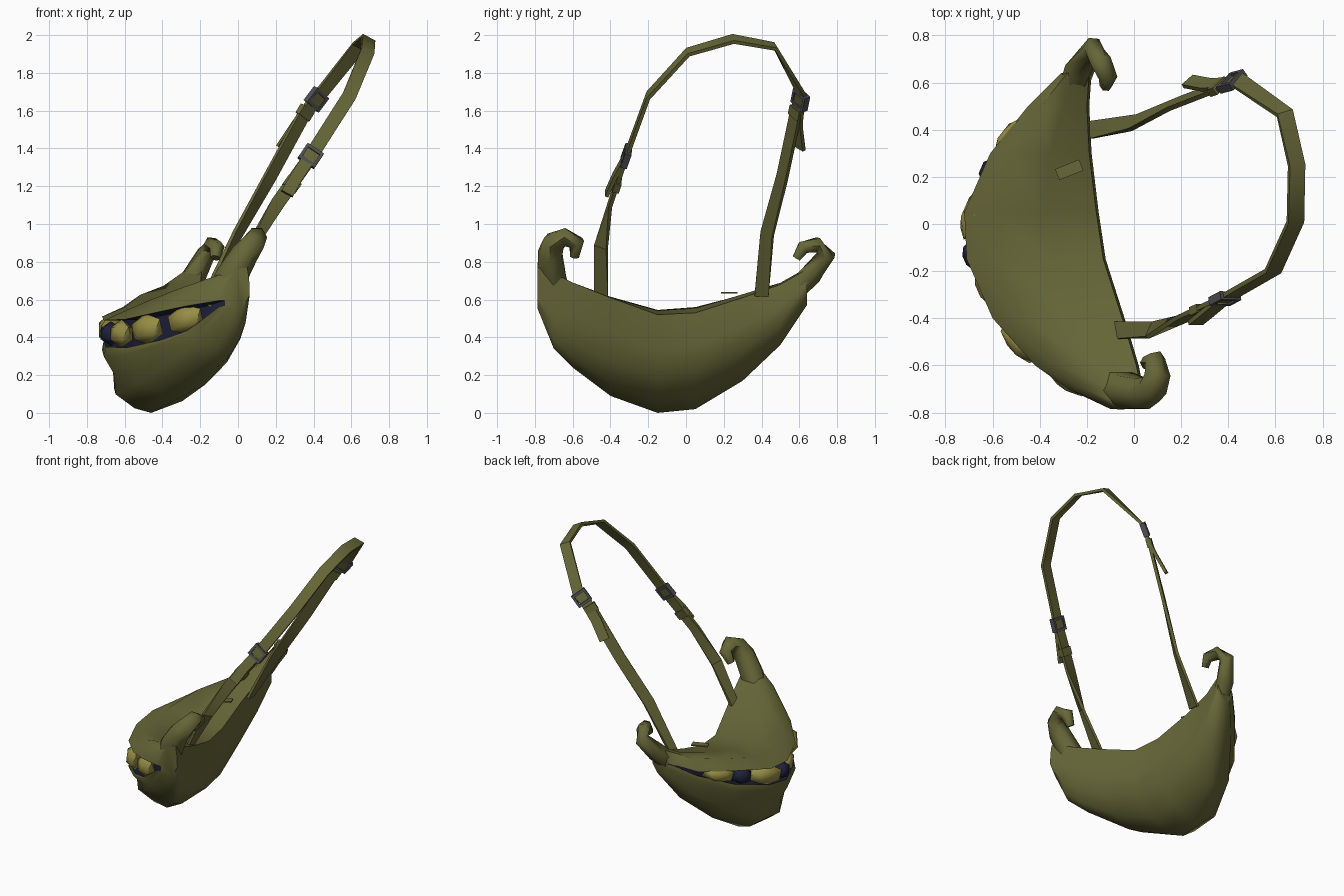
import bpy, bmesh, math
from mathutils import Vector

if "Cube" in bpy.data.objects:
    bpy.data.objects.remove(bpy.data.objects["Cube"], do_unlink=True)


def material(name, rgb):
    m = bpy.data.materials.new(name)
    m.use_nodes = True
    m.diffuse_color = (*rgb, 1)
    m.node_tree.nodes["Principled BSDF"].inputs["Base Color"].default_value = (*rgb, 1)
    return m


OLIVE = material("olive cloth", (.135, .135, .04))
NAVY = material("dark navy", (.014, .015, .045))
YELLOW = material("mustard yellow", (.31, .27, .06))
GREY = material("buckle grey", (.08, .078, .088))


def finish(name, bm, mats, angle=45):
    bmesh.ops.recalc_face_normals(bm, faces=bm.faces)
    mesh = bpy.data.meshes.new(name)
    bm.to_mesh(mesh)
    bm.free()
    for m in mats:
        mesh.materials.append(m)
    ob = bpy.data.objects.new(name, mesh)
    bpy.context.collection.objects.link(ob)
    bpy.ops.object.select_all(action='DESELECT')
    ob.select_set(True)
    bpy.context.view_layer.objects.active = ob
    bpy.ops.object.shade_smooth_by_angle(angle=math.radians(angle))


def loft(bm, rings, rule=lambda j: 0):
    """Skin a list of equal closed rings and cap both ends."""
    vs = [[bm.verts.new(p) for p in r] for r in rings]
    n = len(vs[0])
    for a, b in zip(vs, vs[1:]):
        for j in range(n):
            k = (j + 1) % n
            bm.faces.new((a[j], a[k], b[k], b[j])).material_index = rule(j)
    bm.faces.new(vs[0])
    bm.faces.new(vs[-1])


def mix(a, b, t):
    return a + (b - a) * t


# Pouch stations: y, inner rim x z, keel x z, mouth x z, mouth gap
STATIONS = [
    (.64, -.19, .76, -.22, .57, -.31, .66, .004),
    (.5, -.20, .68, -.30, .36, -.45, .57, .03),
    (.3, -.19, .61, -.42, .17, -.61, .51, .10),
    (.05, -.16, .53, -.46, .02, -.72, .45, .12),
    (-.15, -.13, .52, -.46, 0, -.71, .42, .14),
    (-.4, -.05, .61, -.29, .09, -.60, .42, .15),
    (-.6, .01, .69, -.11, .24, -.42, .46, .15),
    (-.7, .03, .74, -.02, .34, -.28, .50, .13),
    (-.785, .05, .77, .02, .55, -.10, .58, .03),
]


def section(s):
    y, xi, zi, xb, zb, xo, zo, gap = s
    lo, hi = zo - gap / 2, zo + gap / 2
    deep = min(.11, gap)
    pts = [(xi, zi),
           (xi + .01, mix(zi, zb, .35)),
           (mix(xi, xb, .1) + .015, mix(zi, zb, .66)),
           (mix(xi, xb, .5), mix(zi, zb, .88)),
           (xb, zb),
           (mix(xb, xo, .35), mix(zb, lo, .07)),
           (mix(xb, xo, .75), mix(zb, lo, .28)),
           (mix(xb, xo, .78), mix(zb, lo, .58)),
           (xo, mix(zb, lo, .85)),
           (xo + .01, lo), (xo + deep, lo), (xo + deep, hi), (xo, hi),
           (mix(xo, xi, .22), mix(hi, zi, .5) + .04),
           (mix(xo, xi, .6), mix(hi, zi, .8) + .028)]
    return [(x, y, z) for x, z in pts]


bm = bmesh.new()
loft(bm, [section(s) for s in STATIONS], lambda j: 1 if j in (9, 10, 11) else 0)
finish("pouch", bm, [OLIVE, NAVY], 60)


# Curled ends of the pouch
def curl(name, path):
    pts = [Vector(p[:3]) for p in path]
    rings = []
    for i, p in enumerate(pts):
        t = (pts[min(i + 1, len(pts) - 1)] - pts[max(i - 1, 0)]).normalized()
        u = Vector((1, 0, 0))
        u = (u - t * u.dot(t)).normalized()
        v = t.cross(u)
        r = path[i][3]
        rings.append([p + (u * math.cos(a) + v * math.sin(a)) * r
                      for a in (k * math.tau / 6 for k in range(6))])
    bm = bmesh.new()
    loft(bm, rings)
    finish(name, bm, [OLIVE], 62)


curl("front_curl", [(-.13, -.66, .57, .07), (-.035, -.71, .72, .085), (.035, -.72, .84, .073),
                    (.08, -.70, .90, .065), (.1, -.64, .93, .055), (.09, -.58, .9, .046),
                    (.05, -.59, .83, .028)])
curl("rear_curl", [(-.27, .54, .61, .06), (-.23, .66, .73, .065), (-.17, .745, .84, .05),
                   (-.14, .69, .89, .045), (-.11, .62, .875, .04), (-.12, .585, .82, .026)])

# Flat straps: directions across the webbing on each side
ACROSS = Vector((.88, 0, -.47))
REAR = Vector((.65, .6, -.4))
Y = Vector((0, 1, 0))


def frame(t, w):
    t = t.normalized()
    w = (w - t * w.dot(t)).normalized()
    return t, w, t.cross(w)


def ribbon(name, path, widths, half=.037, thick=.01):
    pts = [Vector(p) for p in path]
    rings = []
    for i, p in enumerate(pts):
        t, w, n = frame(pts[min(i + 1, len(pts) - 1)] - pts[max(i - 1, 0)], widths[i])
        rings.append([p + w * half * a + n * thick * b
                      for a, b in ((1, 1), (-1, 1), (-1, -1), (1, -1))])
    bm = bmesh.new()
    loft(bm, rings)
    finish(name, bm, [OLIVE], 40)


STRAP = [(-.08, -.45, .6), (.07, -.45, .88), (.21, -.4, 1.11), (.38, -.32, 1.35),
         (.59, -.2, 1.68), (.685, .01, 1.91), (.69, .25, 1.98), (.64, .47, 1.94),
         (.44, .61, 1.69), (.35, .58, 1.58), (.17, .51, 1.25), (0, .43, .95), (-.18, .4, .62)]
widths = [Y, Y + ACROSS * .6] + [ACROSS] * 5 + [ACROSS + REAR] + [REAR] * 3 + [REAR + Y * .5, Y]
ribbon("shoulder_strap", STRAP, widths)
ribbon("front_strap_tail", [(.37, -.33, 1.34), (.31, -.38, 1.25), (.26, -.42, 1.16)], [ACROSS] * 3, .034)
ribbon("rear_strap_tail", [(.40, .595, 1.64), (.31, .59, 1.52), (.23, .605, 1.40)], [REAR] * 3, .034)


# Boxes aligned to a strap direction
def add_box(bm, c, axes, size):
    rings = [[c + axes[0] * size[0] * s + axes[1] * size[1] * a + axes[2] * size[2] * b
              for a, b in ((1, 1), (-1, 1), (-1, -1), (1, -1))] for s in (-1, 1)]
    loft(bm, rings)


def buckle(name, centre, direction, across):
    c, axes = Vector(centre), frame(Vector(direction), across)
    bm = bmesh.new()
    for s in (-1, 1):
        add_box(bm, c + axes[0] * .038 * s, axes, (.009, .05, .018))
        add_box(bm, c + axes[1] * .044 * s, axes, (.046, .008, .018))
    finish(name, bm, [GREY], 30)


def keeper(name, centre, direction, across):
    bm = bmesh.new()
    add_box(bm, Vector(centre), frame(Vector(direction), across), (.028, .042, .018))
    finish(name, bm, [OLIVE], 30)


buckle("front_buckle", (.385, -.317, 1.36), (.19, .1, .28), ACROSS)
buckle("rear_buckle", (.415, .605, 1.66), (.15, .04, .2), REAR)
keeper("front_keeper", (.285, -.365, 1.21), (.17, .08, .24), ACROSS)
keeper("rear_keeper", (.355, .583, 1.59), (.12, .04, .2), REAR)

# Small tab on the top flap
bm = bmesh.new()
add_box(bm, Vector((-.275, .23, .635)), frame(Vector((1, .4, 0)), Y), (.055, .025, .004))
finish("flap_tab", bm, [OLIVE], 30)


# Rounded goods showing in the mouth, longest along the opening
def goods(name, y, mat, length, height, inset):
    for a, b in zip(STATIONS, STATIONS[1:]):
        if b[0] <= y <= a[0]:
            t = (a[0] - y) / (a[0] - b[0])
            x, z = mix(a[5], b[5], t), mix(a[6], b[6], t)
            along = Vector((b[5] - a[5], b[0] - a[0], b[6] - a[6]))
            t_axis, up, out = frame(along, Vector((0, 0, 1)))
    inward = Vector((out.x, out.y, 0)).normalized()
    if inward.x < 0:
        inward = -inward
    c = Vector((x, y, z)) + inward * inset
    bm = bmesh.new()
    bmesh.ops.create_icosphere(bm, subdivisions=1, radius=1)
    for v in bm.verts:
        v.co = c + t_axis * v.co.x * length + up * v.co.z * height + out * v.co.y * .06
    finish(name, bm, [mat], 50)


for i, (y, length, height, inset) in enumerate((
        (.385, .12, .06, .035), (.07, .14, .075, .045), (-.28, .1, .075, .04),
        (-.515, .12, .085, .02), (-.685, .12, .08, .04))):
    goods("yellow_item_%d" % (i + 1), y, YELLOW, length, height, inset)
for i, y in enumerate((.235, -.15)):
    goods("navy_item_%d" % (i + 1), y, NAVY, .075, .065, .04)
